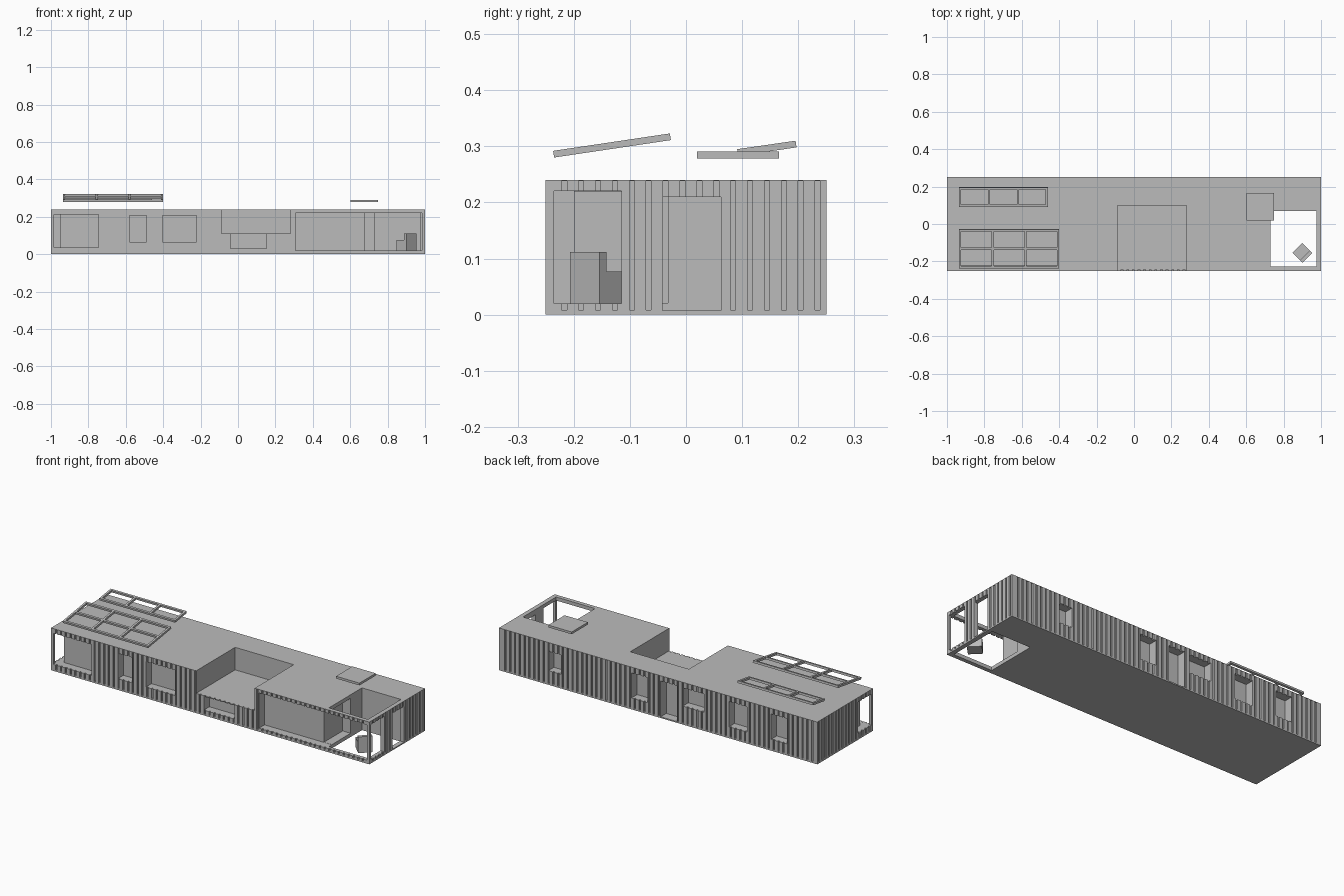
import bpy, bmesh
from math import atan2, pi
from mathutils import Matrix, Vector

old = bpy.data.objects.get("Cube")
if old:
    bpy.data.objects.remove(old, do_unlink=True)

grey = bpy.data.materials.new("plain grey")
grey.use_nodes = True
COLOUR = (0.5, 0.5, 0.5, 1)
grey.diffuse_color = COLOUR
grey.node_tree.nodes["Principled BSDF"].inputs["Base Color"].default_value = COLOUR


def build(name, boxes, matrix=Matrix()):
    """One object made of boxes, each (x0, x1, y0, y1, z0, z1)."""
    bm = bmesh.new()
    for x0, x1, y0, y1, z0, z1 in boxes:
        centre = Vector((x0 + x1, y0 + y1, z0 + z1)) / 2
        size = (x1 - x0, y1 - y0, z1 - z0, 1)
        bmesh.ops.create_cube(bm, size=1, matrix=Matrix.Translation(centre) @ Matrix.Diagonal(size))
    bm.transform(matrix)
    mesh = bpy.data.meshes.new(name)
    bm.to_mesh(mesh)
    bm.free()
    mesh.materials.append(grey)
    obj = bpy.data.objects.new(name, mesh)
    bpy.context.collection.objects.link(obj)
    return obj


def carve(target, boxes):
    cutter = build("cutter", boxes)
    cutter.hide_render = True
    mod = target.modifiers.new("carve", "BOOLEAN")
    mod.operation, mod.solver, mod.object = "DIFFERENCE", "EXACT", cutter
    bpy.context.view_layer.objects.active = target
    bpy.ops.object.modifier_apply(modifier=mod.name)
    bpy.data.objects.remove(cutter, do_unlink=True)


L, W, H = 1.0, 0.25, 0.24
body = build("container_body", [(-L, L, -W, W, 0, H)])

# Corrugated walls: narrow upright grooves on all four sides
PITCH, HALF, DEPTH = 0.0301, 0.0045, 0.008
grooves = []
for i in range(65):
    x = -L + 0.033 + i * PITCH
    for y in (-W, W):
        grooves.append((x - HALF, x + HALF, y - DEPTH, y + DEPTH, 0.008, 0.238))
for i in range(16):
    y = -W + 0.033 + i * PITCH
    for x in (-L, L):
        grooves.append((x - DEPTH, x + DEPTH, y - HALF, y + HALF, 0.008, 0.238))
carve(body, grooves)

# Roof terrace and the corner patio that is open above and below
carve(body, [(-0.088, 0.28, -0.3, 0.1, 0.112, 0.3)])
carve(body, [(0.73, 0.975, -0.227, 0.07, -0.1, 0.3)])

# Patio openings: long front window, end opening, end door, inner wall niche
carve(body, [(0.307, 0.985, -0.3, -0.2, 0.02, 0.22)])
carve(body, [(0.95, 1.1, -0.235, -0.115, 0.02, 0.22)])
carve(body, [(0.95, 1.1, -0.042, 0.062, 0.007, 0.21)])
carve(body, [(0.68, 0.75, -0.21, -0.032, 0.021, 0.219)])

# Corner window wrapping round the other end
carve(body, [(-0.985, -0.745, -0.3, -0.2, 0.037, 0.213)])
carve(body, [(-1.1, -0.953, -0.235, -0.115, 0.037, 0.213)])

# Recessed windows and door: x0, x1, z0, z1
RECESS = 0.05
front_windows = [(-0.58, -0.49, 0.064, 0.208), (-0.403, -0.222, 0.064, 0.208),
                 (-0.04, 0.152, 0.03, 0.107)]
back_windows = [(0.61, 0.69, 0.08, 0.19), (0.066, 0.167, 0.065, 0.207),
                (-0.117, -0.016, 0.007, 0.21), (-0.287, -0.155, 0.105, 0.208),
                (-0.558, -0.445, 0.065, 0.208), (-0.81, -0.71, 0.065, 0.208)]
carve(body, [(a, b, -0.3, -W + RECESS, c, d) for a, b, c, d in front_windows])
carve(body, [(a, b, W - RECESS, 0.3, c, d) for a, b, c, d in back_windows])


# Tilted open frames floating over the roof
def roof_frame(name, x0, x1, y0, y1, z0, z1, rows, cols=3, bar=0.012):
    run, rise = y1 - y0, z1 - z0
    length = (run ** 2 + rise ** 2) ** 0.5
    bars = []
    for i in range(cols + 1):
        x = x0 + (x1 - x0 - bar) * i / cols
        bars.append((x, x + bar, 0, length, 0, bar))
    for j in range(rows + 1):
        y = (length - bar) * j / rows
        bars.append((x0, x1, y, y + bar, 0, bar))
    tilt = Matrix.Translation((0, y0, z0)) @ Matrix.Rotation(atan2(rise, run), 4, "X")
    build(name, bars, tilt)


roof_frame("large_roof_frame", -0.936, -0.40, -0.235, -0.027, 0.28, 0.311, 2)
roof_frame("small_roof_frame", -0.936, -0.46, 0.093, 0.197, 0.283, 0.298, 1)

# Flat slab over the patio corner
build("roof_slab", [(0.602, 0.749, 0.02, 0.166, 0.278, 0.291)])

# Block chair turned on the patio, backrest towards the corner
S = 0.0375
turn = Matrix.Translation((0.9, -0.154, 0)) @ Matrix.Rotation(pi / 4, 4, "Z")
build("chair_seat", [(-S, S, -S + 0.018, S, 0.02, 0.077)], turn)
build("chair_back", [(-S, S, -S, -S + 0.018, 0.02, 0.112)], turn)
